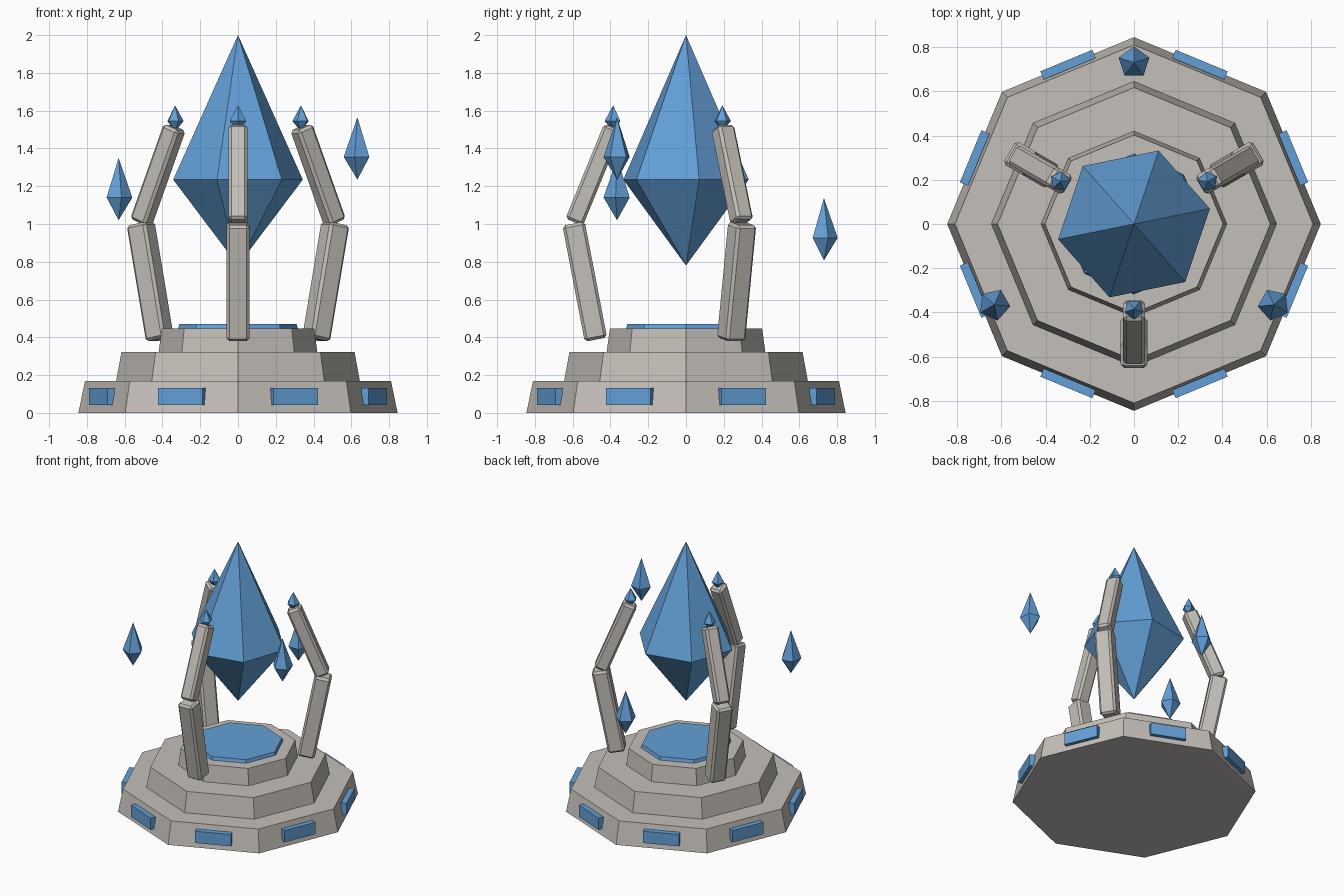
import bpy, bmesh, math
from mathutils import Vector, Matrix

if "Cube" in bpy.data.objects:
    bpy.data.objects.remove(bpy.data.objects["Cube"])


def material(name, rgb):
    m = bpy.data.materials.new(name)
    m.diffuse_color = (*rgb, 1)
    m.use_nodes = True
    m.node_tree.nodes["Principled BSDF"].inputs["Base Color"].default_value = m.diffuse_color
    return m


STONE = material("pale_stone", (0.55, 0.52, 0.48))
BLUE = material("blue_crystal", (0.125, 0.35, 0.68))


def finish(name, bm, mat):
    bmesh.ops.recalc_face_normals(bm, faces=bm.faces)
    me = bpy.data.meshes.new(name)
    bm.to_mesh(me)
    bm.free()
    me.materials.append(mat)
    ob = bpy.data.objects.new(name, me)
    bpy.context.collection.objects.link(ob)
    return ob


def frustum(name, sides, r1, r2, z1, z2, mat):
    bm = bmesh.new()
    bmesh.ops.create_cone(bm, cap_ends=True, segments=sides, radius1=r1, radius2=r2,
                          depth=z2 - z1, matrix=Matrix.Translation((0, 0, (z1 + z2) / 2)))
    # make sure a corner points along +x
    a = max(bm.verts, key=lambda v: v.co.xy.length).co
    bm.transform(Matrix.Rotation(-math.atan2(a.y, a.x), 4, 'Z'))
    return finish(name, bm, mat)


def crystal(name, sides, center, r, z_low, z_mid, z_top, turn):
    bm = bmesh.new()
    x, y = center
    low, top = bm.verts.new((x, y, z_low)), bm.verts.new((x, y, z_top))
    ring = [bm.verts.new((x + r * math.cos(turn + math.tau * i / sides),
                          y + r * math.sin(turn + math.tau * i / sides), z_mid))
            for i in range(sides)]
    for a, b in zip(ring, ring[1:] + ring[:1]):
        bm.faces.new((a, b, top))
        bm.faces.new((b, a, low))
    return finish(name, bm, BLUE)


def box(name, size, matrix, mat, bevel=0):
    bm = bmesh.new()
    bmesh.ops.create_cube(bm, size=1)
    bm.transform(Matrix.Diagonal((*size, 1)))
    if bevel:
        bmesh.ops.bevel(bm, geom=bm.edges[:], offset=bevel, segments=1, affect='EDGES')
    bm.transform(matrix)
    return finish(name, bm, mat)


def arm_segment(name, angle, p, q, width):
    """Square bar between two (radius, height) points in the plane at angle."""
    d = Vector((q[0] - p[0], 0, q[1] - p[1]))
    tilt = math.atan2(d.x, d.z)
    m = (Matrix.Rotation(angle, 4, 'Z')
         @ Matrix.Translation(((p[0] + q[0]) / 2, 0, (p[1] + q[1]) / 2))
         @ Matrix.Rotation(tilt, 4, 'Y'))
    return box(name, (width, width, d.length), m, STONE, 0.015)


# Stepped octagonal base and glowing plate
frustum("base_lower_step", 8, 0.845, 0.81, 0, 0.17, STONE)
frustum("base_middle_step", 8, 0.645, 0.617, 0.17, 0.322, STONE)
frustum("base_upper_step", 8, 0.42, 0.403, 0.322, 0.447, STONE)
frustum("top_plate", 8, 0.317, 0.31, 0.447, 0.471, BLUE)

# Blue panels on the lower step
for i in range(8):
    m = Matrix.Rotation(math.radians(22.5 + 45 * i), 4, 'Z') @ Matrix.Translation((0.78, 0, 0.088))
    box(f"base_panel_{i + 1}", (0.04, 0.255, 0.09), m, BLUE)

# Large central crystal
crystal("main_crystal", 6, (0, 0), 0.35, 0.78, 1.235, 2.0, 0.2)

# Three bent arms with crystal tips
for i, deg in enumerate((-90, 30, 150)):
    a = math.radians(deg)
    arm_segment(f"arm_lower_{i + 1}", a, (0.477, 0.388), (0.595, 1.002), 0.12)
    arm_segment(f"arm_upper_{i + 1}", a, (0.592, 1.01), (0.387, 1.512), 0.1)
    crystal(f"arm_tip_{i + 1}", 5, (0.385 * math.cos(a), 0.385 * math.sin(a)),
            0.046, 1.49, 1.545, 1.628, a)

# Floating shards between the arms
for i, (deg, z) in enumerate(((90, 0.807), (-30, 1.235), (210, 1.02))):
    a = math.radians(deg)
    crystal(f"floating_shard_{i + 1}", 5, (0.73 * math.cos(a), 0.73 * math.sin(a)),
            0.073, z, z + 0.12, z + 0.33, a)
